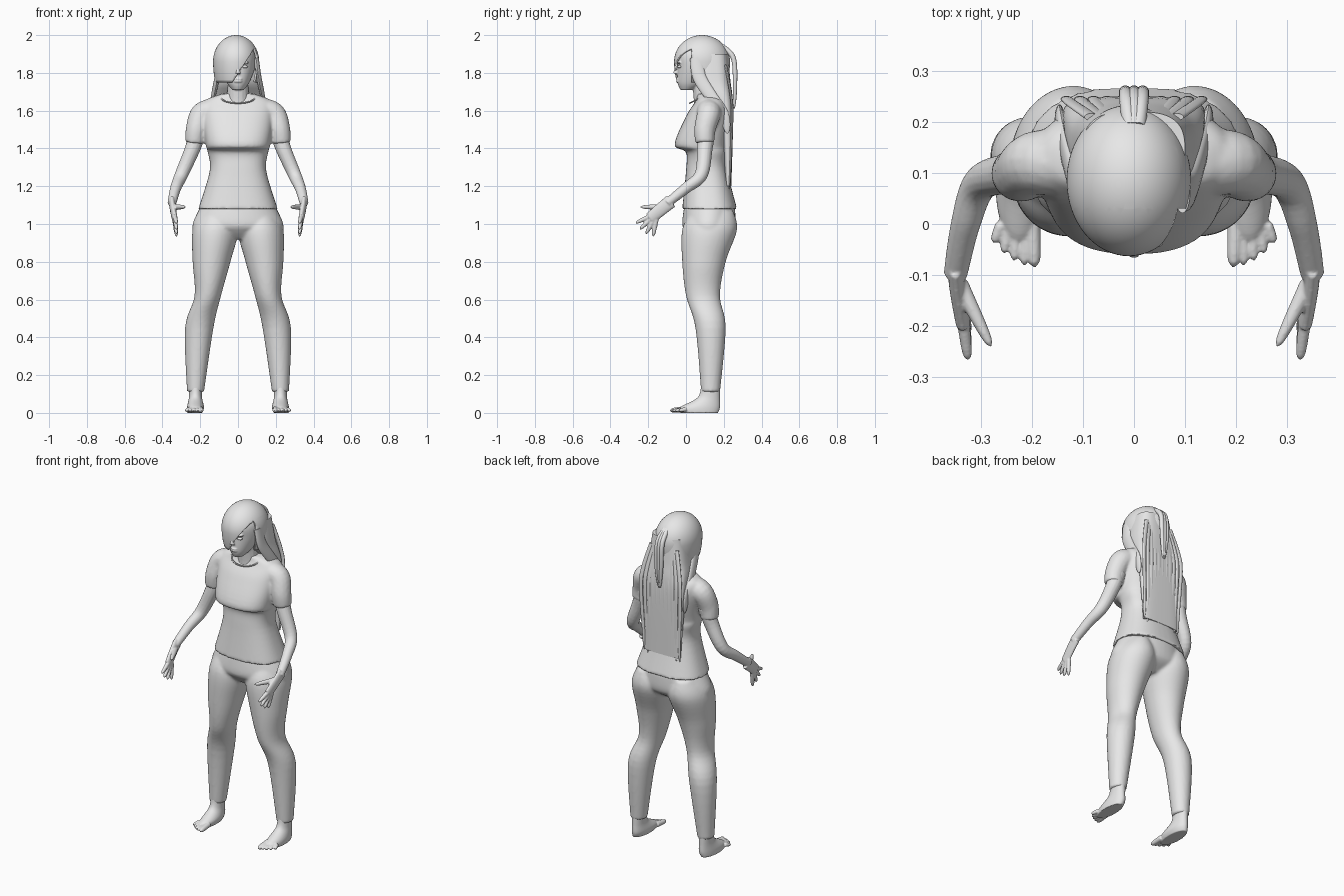
import bpy, bmesh, math, random
from mathutils import Vector, Matrix

random.seed(4)
cube = bpy.data.objects.get("Cube")
if cube:
    bpy.data.objects.remove(cube, do_unlink=True)

GREY = (.8, .8, .8, 1)
grey = bpy.data.materials.new("plain grey")
grey.use_nodes = True
grey.diffuse_color = GREY
grey.node_tree.nodes["Principled BSDF"].inputs["Base Color"].default_value = GREY
SIDES = {"left": 1, "right": -1}


def smooth_rows(rows, steps):
    """Catmull-Rom interpolation of rows of numbers."""
    rows = [Vector(r) for r in rows]
    padded = [rows[0]] + rows + [rows[-1]]
    out = []
    for before, start, end, after in zip(padded, padded[1:], padded[2:], padded[3:]):
        leave, arrive = (end - before) / 2, (after - start) / 2
        for k in range(steps):
            t = k / steps
            ease = t * t * (3 - 2 * t)
            out.append(start.lerp(end, ease) + leave * (t * (1 - t) ** 2) - arrive * (t * t * (1 - t)))
    return out + [rows[-1]]


def skin(bm, loops):
    """Bridge closed loops of points and cap both ends."""
    rings = [[bm.verts.new(point) for point in loop] for loop in loops]
    faces = [bm.faces.new(rings[0]), bm.faces.new(rings[-1])]
    for low, high in zip(rings, rings[1:]):
        for i in range(len(low)):
            faces.append(bm.faces.new((low[i - 1], low[i], high[i], high[i - 1])))
    bmesh.ops.recalc_face_normals(bm, faces=faces)


def unit_circle(count):
    return [(math.cos(math.tau * i / count), math.sin(math.tau * i / count)) for i in range(count)]


def squared(value, power):
    return math.copysign(abs(value) ** (2 / power), value)


def loft(bm, rows, side=1, power=2):
    """Level sections, each given as z, x inner, x outer, y front, y back."""
    loops = []
    for z, inner, outer, front, back in smooth_rows(rows, steps=6):
        middle = Vector((side * (inner + outer) / 2, (front + back) / 2, z))
        loops.append([middle + Vector((squared(c, power) * (outer - inner) / 2,
                                       squared(s, power) * (back - front) / 2, 0))
                      for c, s in unit_circle(48)])
    skin(bm, loops)


def centred_loft(bm, rows, power=2):
    """Level sections centred on x, each given as z, half width, y front, y back."""
    loft(bm, [(z, -half, half, front, back) for z, half, front, back in rows], power=power)


def tube(bm, points, start, end, side=1, across=1, rounded=False, axis=(1, 0, 0)):
    """Sweep an ellipse along points; its radius runs from start to end."""
    path = [Vector((side * x, y, z)) for x, y, z in smooth_rows(points, steps=6)]
    loops = []
    for i, point in enumerate(path):
        t = i / (len(path) - 1)
        radius = start + (end - start) * t
        if rounded:
            radius *= max(math.sqrt(1 - t ** 6), .2)
        along = (path[min(i + 1, len(path) - 1)] - path[max(i - 1, 0)]).normalized()
        u = Vector(axis)
        u = (u - along * u.dot(along)).normalized()
        v = along.cross(u) * across
        loops.append([point + (u * c + v * s) * radius for c, s in unit_circle(16)])
    skin(bm, loops)


def ball(bm, centre, radii, segments=24):
    bmesh.ops.create_uvsphere(bm, u_segments=segments, v_segments=segments // 2, radius=1,
                              matrix=Matrix.Translation(centre) @ Matrix.Diagonal((*radii, 1)))


def finish(name, bm, voxel=None):
    """Make a smooth shaded object, merging overlapping volumes if a voxel size is given."""
    mesh = bpy.data.meshes.new(name)
    bm.to_mesh(mesh)
    bm.free()
    mesh.materials.append(grey)
    ob = bpy.data.objects.new(name, mesh)
    bpy.context.collection.objects.link(ob)
    if voxel:
        merge = ob.modifiers.new("merge", "REMESH")
        merge.mode, merge.voxel_size, merge.use_smooth_shade = "VOXEL", voxel, True
        relax = ob.modifiers.new("relax", "SMOOTH")
        relax.factor, relax.iterations = .5, 3
    bpy.ops.object.select_all(action="DESELECT")
    ob.select_set(True)
    bpy.context.view_layer.objects.active = ob
    bpy.ops.object.shade_smooth_by_angle(angle=math.radians(50))
    return ob


# Shirt: torso with a bust shelf, and two short sleeves
bm = bmesh.new()
hem, waist = (1.08, .21, -.02, .27), (1.28, .15, 0, .22)
under_bust, bust = (1.38, .16, 0, .22), (1.42, .17, -.06, .22)
chest, shoulder, neckline = (1.57, .19, 0, .24), (1.65, .18, .05, .21), (1.69, .08, .06, .16)
centred_loft(bm, [hem, waist, under_bust, bust, chest, shoulder, neckline], power=2.5)
for side in SIDES.values():
    tube(bm, [(.12, .12, 1.6), (.19, .12, 1.58), (.22, .1, 1.5), (.23, .1, 1.43)], .07, .05, side)
finish("shirt", bm, voxel=.008)

# Collar seam
bm = bmesh.new()
arc = [math.pi * i / 8 for i in range(9)]
tube(bm, [(.09 * math.cos(a), .08 - .06 * math.sin(a), 1.67 - .03 * math.sin(a)) for a in arc],
     .004, .004, axis=(0, 0, 1))
finish("collar", bm)

# Trousers: pelvis and two legs
bm = bmesh.new()
centred_loft(bm, [(.92, .1, .04, .18), (.96, .22, 0, .24), (1, .24, -.02, .26), (1.09, .2, -.01, .26)])
cuff, calf, knee = (.11, .18, .27, .08, .18), (.45, .13, .28, .05, .21), (.62, .09, .23, 0, .18)
thigh, hip, top = (.8, .04, .24, -.02, .21), (.97, 0, .24, -.02, .27), (1.07, .05, .19, .03, .25)
for side in SIDES.values():
    loft(bm, [cuff, calf, knee, thigh, hip, top], side)
finish("trousers", bm, voxel=.009)

# Feet with five toes fanning out and shortening
sole, instep = (0, .19, .27, -.03, .17), (.03, .18, .27, -.03, .18)
ankle, shin = (.08, .19, .26, .06, .18), (.14, .19, .26, .08, .18)
for label, side in SIDES.items():
    bm = bmesh.new()
    loft(bm, [sole, instep, ankle, shin], side)
    for i in range(5):
        width = .012 if i else .017
        tube(bm, [(.2 + .015 * i, 0, .02), (.195 + .02 * i, .003 * i * i - .085, .012)],
             width, width * .8, side, rounded=True)
    finish(label + "_foot", bm, voxel=.004)

# Arms with open hands, the fingers fanned from the palm
for label, side in SIDES.items():
    bm = bmesh.new()
    tube(bm, [(.21, .11, 1.5), (.24, .1, 1.4), (.3, .08, 1.26), (.33, 0, 1.19), (.35, -.1, 1.11)], .047, .023, side)
    tube(bm, [(.35, -.08, 1.12), (.345, -.13, 1.08), (.335, -.19, 1.03)], .017, .015, side, across=2.2)
    palm = Vector((.34, -.15, 1.06))
    for i in range(4):
        angle = math.radians(25 + 18 * i)
        reach = Vector((-.015, -.13 * math.cos(angle), -.13 * math.sin(angle)))
        tube(bm, [palm + reach * .3, palm + reach], .013, .01, side, rounded=True)
    tube(bm, [(.34, -.12, 1.09), (.31, -.18, 1.09), (.28, -.24, 1.09)], .017, .01, side, rounded=True)
    finish(label + "_arm", bm, voxel=.004)

# Head, neck and facial features
bm = bmesh.new()
chin, jaw, cheek = (1.71, .03, -.03, .04), (1.75, .06, -.045, .12), (1.83, .09, -.045, .19)
brow, crown = (1.9, .09, -.045, .2), (1.96, .06, 0, .16)
centred_loft(bm, [chin, jaw, cheek, brow, crown])
tube(bm, [(0, .11, 1.6), (0, .1, 1.67), (0, .08, 1.78)], .07, .05)
tube(bm, [(0, -.04, 1.85), (0, -.05, 1.82), (0, -.055, 1.795)], .007, .014)
for height in (1.767, 1.755):
    ball(bm, (0, -.043, height), (.023, .01, .006))
for side in SIDES.values():
    ball(bm, (side * .036, -.036, 1.855), (.024, .012, .007))
finish("head", bm, voxel=.004)

# Eyes
bm = bmesh.new()
for side in SIDES.values():
    ball(bm, (side * .036, -.034, 1.833), (.016, .012, .008))
finish("eyes", bm)

# Hair cap: a dome with longer sides, cut along a slanted fringe
bm = bmesh.new()
dome = Vector((-.01, .085, 1.86))
ball(bm, dome, (.122, .148, .14), segments=64)
for v in bm.verts:
    if v.co.z < dome.z:
        v.co.z += (v.co.z - dome.z) * .8
part, rim, hairline = Vector((-.03, 0, 1.75)), Vector((0, 0, 1.75)), Vector((0, .03, 0))
slope = Vector((-.2, 0, .13)).normalized()
up, back = Vector((0, 0, 1)), Vector((0, 1, 0))
for place, normal in ((part, slope), (rim, up), (hairline, back)):
    bmesh.ops.bisect_plane(bm, geom=bm.verts[:] + bm.edges[:] + bm.faces[:], plane_co=place, plane_no=normal)


def is_open(face):
    """True below the rim, and on the face under the fringe."""
    c = face.calc_center_median()
    return c.z < rim.z or (c.y < hairline.y and slope.dot(c - part) < 0)


bmesh.ops.delete(bm, geom=[f for f in bm.faces if is_open(f)], context="FACES")
hair_cap = finish("hair_cap", bm)
hair_cap.modifiers.new("thickness", "SOLIDIFY").thickness = .01

# Long flat hair down the back
bm = bmesh.new()
centred_loft(bm, [(1.9, .1, .06, .22), (1.76, .12, .06, .235), (1.6, .14, .17, .25), (1.2, .12, .21, .24)], power=3)
finish("back_hair", bm)

# Loose strands over the back hair, and locks framing the neck
bm = bmesh.new()
for i in range(-5, 6):
    x = i * .024
    tip = random.uniform(1.17, 1.22)
    tube(bm, [(x * .7, .21, 1.84), (x, .235, 1.7), (x * 1.1, .245, 1.58), (x, .235, 1.3), (x, .23, tip)],
         .014, .01, across=.5, rounded=True)
for side in SIDES.values():
    tube(bm, [(.095, .06, 1.88), (.11, .07, 1.78), (.13, .13, 1.68), (.145, .2, 1.58), (.145, .22, 1.48)],
         .015, .01, side, across=2.6, rounded=True)
finish("hair_strands", bm)

# Small ponytail of three locks
bm = bmesh.new()
for i in (-1, 0, 1):
    spread = i * .016
    tube(bm, [(spread / 2, .19, 1.94), (spread, .25, 1.88), (spread, .26, 1.74), (spread / 3, .255, 1.61)],
         .015, .01, rounded=True)
finish("ponytail", bm)
